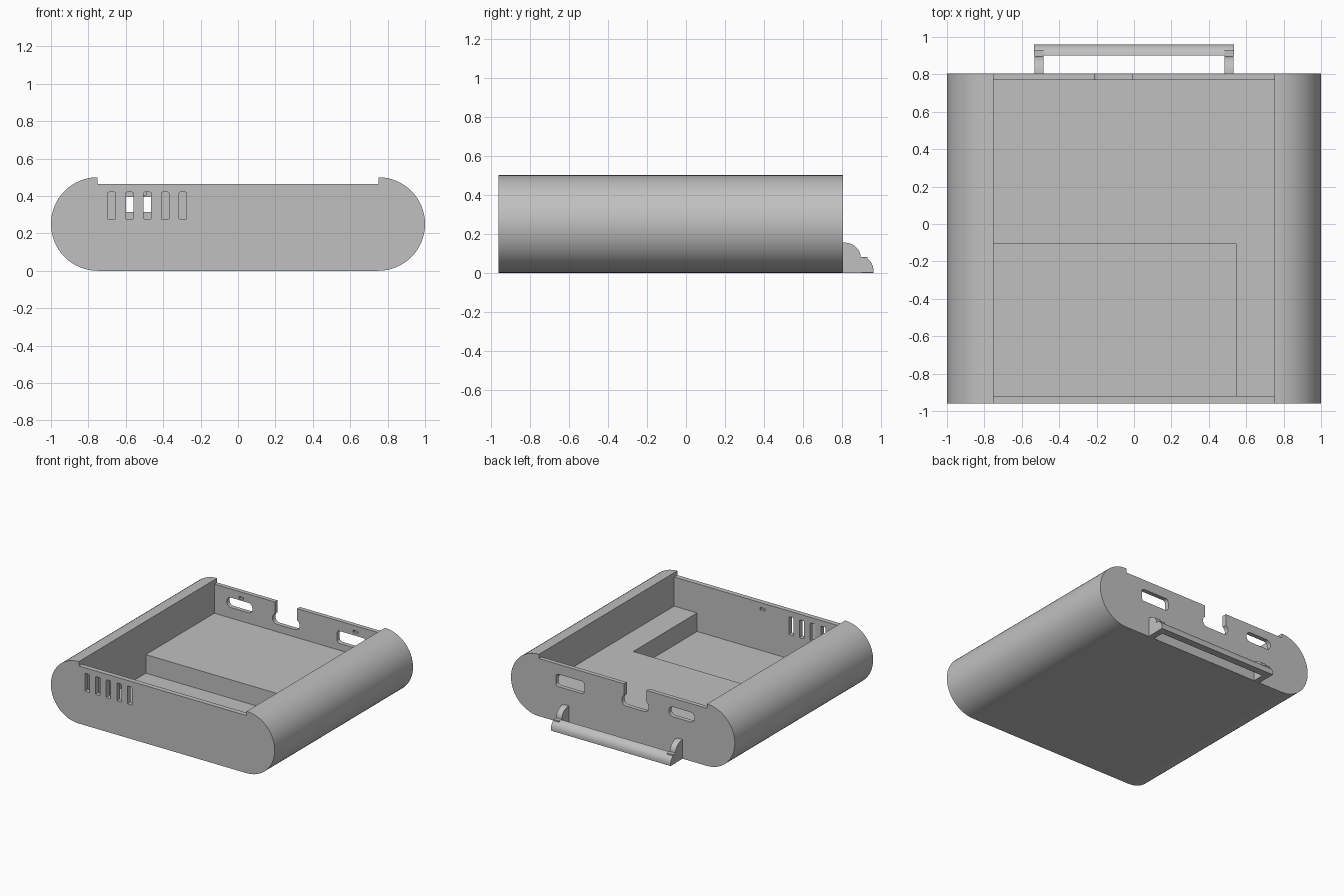
import bpy, bmesh, math
from mathutils import Vector

if "Cube" in bpy.data.objects:
    bpy.data.objects.remove(bpy.data.objects["Cube"])

grey = bpy.data.materials.new("plain_grey")
grey.use_nodes = True
colour = (0.53, 0.53, 0.53, 1)
grey.diffuse_color = colour
grey.node_tree.nodes["Principled BSDF"].inputs["Base Color"].default_value = colour


def prism(name, points, axis, lo, hi):
    """Extrude a closed 2D outline along x (outline in y, z) or y (outline in x, z)."""
    def place(p, d):
        return Vector((d, p[0], p[1])) if axis == "x" else Vector((p[0], d, p[1]))
    bm = bmesh.new()
    face = bm.faces.new([bm.verts.new(place(p, lo)) for p in points])
    out = bmesh.ops.extrude_face_region(bm, geom=[face])
    moved = [v for v in out["geom"] if isinstance(v, bmesh.types.BMVert)]
    shift = Vector((hi - lo, 0, 0)) if axis == "x" else Vector((0, hi - lo, 0))
    bmesh.ops.translate(bm, verts=moved, vec=shift)
    bmesh.ops.recalc_face_normals(bm, faces=bm.faces)
    mesh = bpy.data.meshes.new(name)
    bm.to_mesh(mesh)
    bm.free()
    mesh.materials.append(grey)
    ob = bpy.data.objects.new(name, mesh)
    bpy.context.collection.objects.link(ob)
    return ob


def arc(cx, cz, rx, rz, start, end, steps):
    angles = [math.radians(start + (end - start) * i / steps) for i in range(steps + 1)]
    return [(cx + rx * math.cos(a), cz + rz * math.sin(a)) for a in angles]


def rounded(x0, x1, z0, z1, r, steps=6):
    """Rounded rectangle outline."""
    pts = []
    for cx, cz, a in ((x1 - r, z1 - r, 0), (x0 + r, z1 - r, 90),
                      (x0 + r, z0 + r, 180), (x1 - r, z0 + r, 270)):
        pts += arc(cx, cz, r, r, a, a + 90, steps)
    return pts


def rect(x0, x1, z0, z1):
    return [(x0, z0), (x1, z0), (x1, z1), (x0, z1)]


def activate(ob):
    bpy.ops.object.select_all(action="DESELECT")
    ob.select_set(True)
    bpy.context.view_layer.objects.active = ob


def cut(ob, outline, y0, y1):
    cutter = prism("cutter", outline, "y", y0, y1)
    mod = ob.modifiers.new("cut", "BOOLEAN")
    mod.operation, mod.solver, mod.object = "DIFFERENCE", "EXACT", cutter
    activate(ob)
    bpy.ops.object.modifier_apply(modifier=mod.name)
    bpy.data.objects.remove(cutter)


# Case body with fully rounded sides
FRONT, BACK = -0.96, 0.805
IN_FRONT, IN_BACK = -0.92, 0.77
outline = arc(0.75, 0.25, 0.25, 0.25, -90, 90, 32) + arc(-0.75, 0.25, 0.25, 0.25, 90, 270, 32)
body = prism("case_body", outline, "y", FRONT, BACK)

# Recess for the lid, main cavity and deeper front compartment
cut(body, rect(-0.75, 0.75, 0.465, 0.7), -1.1, 1)
cut(body, rect(-0.75, 0.75, 0.23, 0.7), IN_FRONT, IN_BACK)
cut(body, rect(-0.75, 0.545, 0.08, 0.6), IN_FRONT, -0.105)

# Vent slots in the front wall
for i in range(5):
    x = -0.675 + 0.095 * i
    cut(body, rounded(x - 0.02, x + 0.02, 0.275, 0.42, 0.006, 2), -1.1, -0.85)

# Port openings and cable notch in the back wall
cut(body, rounded(-0.64, -0.41, 0.315, 0.395, 0.038), 0.7, 1)
cut(body, rounded(0.345, 0.6, 0.285, 0.385, 0.025), 0.7, 1)
cut(body, rounded(-0.23, 0.01, 0.29, 0.375, 0.04), 0.7, 1)
cut(body, rect(-0.21, -0.01, 0.34, 0.6), 0.7, 1)

# Small lid-catch recesses inside the walls
for x in (-0.51, 0.51):
    cut(body, rect(x - 0.022, x + 0.022, 0.405, 0.425), 0.7, IN_BACK + 0.02)
cut(body, rect(-0.062, -0.018, 0.405, 0.425), IN_FRONT - 0.02, -0.8)

# Rear handle: two arms with rounded shoulders, and a rounded bar
arm = [(0.8, 0), (0.93, 0), (0.93, 0.08)] + arc(0.81, 0.08, 0.085, 0.075, 0, 90, 12) + [(0.8, 0.155)]
bar = [(0.9, 0), (0.96, 0)] + arc(0.895, 0.015, 0.065, 0.065, 0, 85, 12) + [(0.9, 0.08)]
parts = [body]
for side, name in ((1, "left"), (-1, "right")):
    lo, hi = sorted((0.483 * side, 0.533 * side))
    parts.append(prism("handle_arm_" + name, arm, "x", lo, hi))
handle = prism("handle_bar", bar, "x", -0.535, 0.535)
bevel = handle.modifiers.new("soft_ends", "BEVEL")
bevel.width, bevel.segments = 0.01, 3
bevel.limit_method, bevel.angle_limit = "ANGLE", math.radians(60)
parts.append(handle)

for ob in parts:
    activate(ob)
    bpy.ops.object.shade_smooth_by_angle(angle=math.radians(30))
